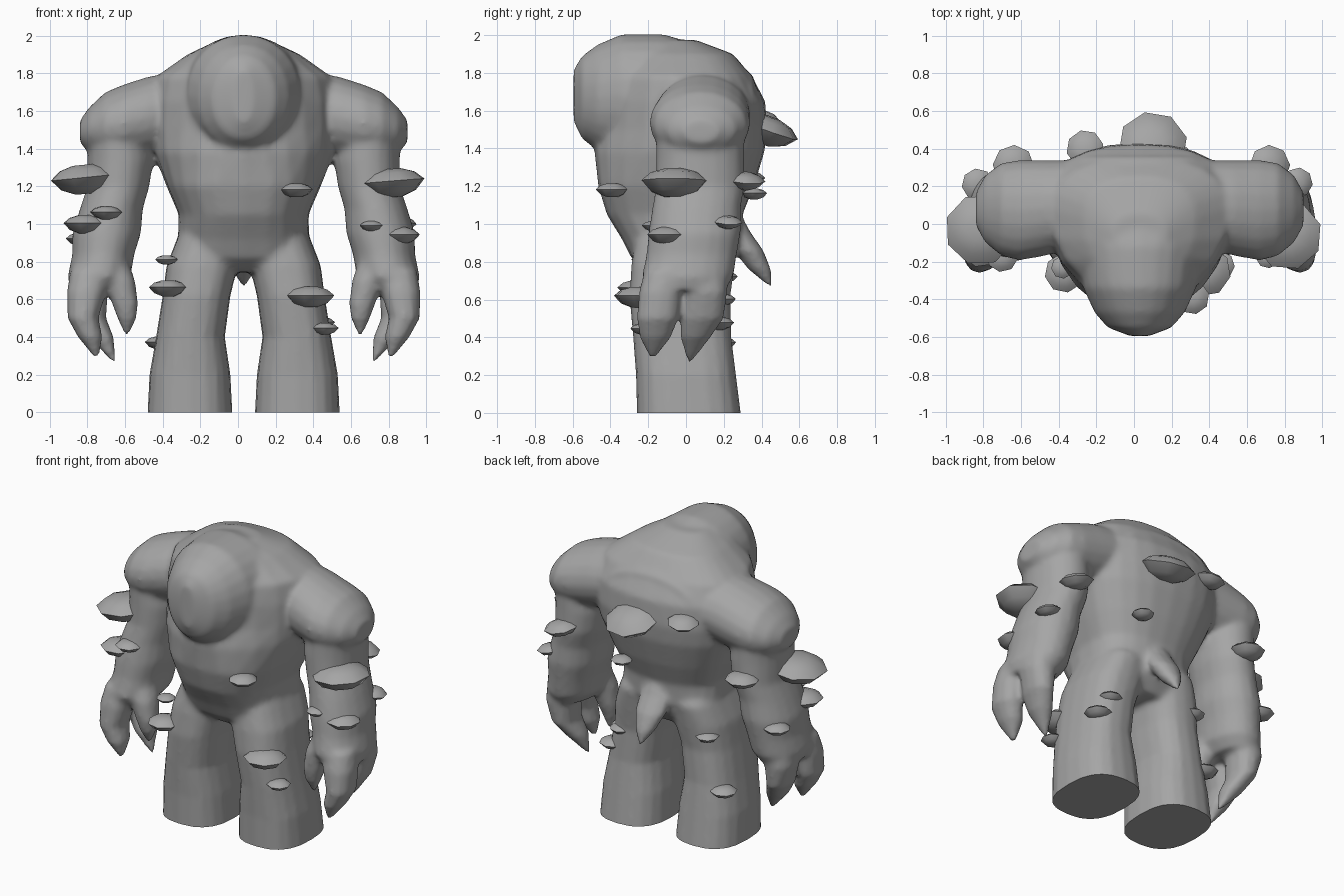
import bpy, bmesh, math
from mathutils import Vector, Matrix

if "Cube" in bpy.data.objects:
    bpy.data.objects.remove(bpy.data.objects["Cube"])

CX = 0.03  # mirror plane of the body

stone = bpy.data.materials.new("stone_grey")
stone.diffuse_color = (0.38, 0.38, 0.38, 1)
stone.use_nodes = True
stone.node_tree.nodes["Principled BSDF"].inputs["Base Color"].default_value = stone.diffuse_color


def smooth(ob, angle):
    bpy.ops.object.select_all(action='DESELECT')
    ob.select_set(True)
    bpy.context.view_layer.objects.active = ob
    bpy.ops.object.shade_smooth_by_angle(angle=math.radians(angle))


def finish(name, bm, angle=62):
    bmesh.ops.recalc_face_normals(bm, faces=bm.faces)
    me = bpy.data.meshes.new(name)
    bm.to_mesh(me)
    bm.free()
    me.materials.append(stone)
    ob = bpy.data.objects.new(name, me)
    bpy.context.collection.objects.link(ob)
    smooth(ob, angle)
    return ob


def skin(bm, loops):
    n = len(loops[0])
    for lo, hi in zip(loops, loops[1:]):
        for i in range(n):
            j = (i + 1) % n
            bm.faces.new((lo[i], lo[j], hi[j], hi[i]))
    bm.faces.new(loops[0])
    bm.faces.new(loops[-1])


def power(v, p):
    return math.copysign(abs(v) ** p, v)


body_parts = []


def loft(name, rings, axis='z', n=20, p=0.9, wedge=False, side=1):
    """Skin rings of (a0, a1, b0, b1, position) along an axis; x is measured from CX."""
    bm = bmesh.new()
    loops = []
    for a0, a1, b0, b1, t in rings:
        loop = []
        for i in range(n):
            w = 2 * math.pi * i / n
            c, s = math.cos(w), math.sin(w)
            pa, mid = p, (b0 + b1) / 2
            if wedge:  # full belly, front narrowing towards the top
                mid = b1 - (b1 - b0) * 0.35
                if s < 0:
                    pa = .72 + .6 * min(1, max(0, (t - 1.2) / .35))
            a = (a0 + a1) / 2 + (a1 - a0) / 2 * power(c, pa)
            b = mid + (b1 - mid if s > 0 else mid - b0) * power(s, p)
            co = {'z': (a, b, t), 'x': (t, a, b), 'y': (a, t, b)}[axis]
            loop.append(bm.verts.new((CX + side * co[0], co[1], co[2])))
        loops.append(loop)
    skin(bm, loops)
    body_parts.append(finish(name, bm))


def sym(rows):
    """Expand (half width, b0, b1, position) to full rings."""
    return [(-h, h, b0, b1, t) for h, b0, b1, t in rows]


# torso
loft("torso", sym([
    (.26, -.20, .20, .745), (.36, -.29, .26, .82), (.35, -.34, .29, .92),
    (.345, -.42, .30, 1.05), (.41, -.465, .36, 1.20), (.48, -.485, .415, 1.38),
    (.50, -.47, .43, 1.50), (.50, -.46, .42, 1.65), (.47, -.42, .35, 1.78),
    (.30, -.36, .25, 1.90), (.14, -.25, .05, 1.975)]), n=24, p=.86, wedge=True)

# head and hunched upper back
loft("head", sym([
    (.05, 1.54, 1.82, -.595), (.17, 1.45, 1.89, -.55), (.24, 1.39, 1.95, -.47),
    (.30, 1.36, 2.005, -.34), (.34, 1.36, 2.005, -.12), (.39, 1.40, 1.955, .05),
    (.41, 1.45, 1.88, .25), (.32, 1.50, 1.78, .36)]), axis='y', n=24, p=.97)

# tail
loft("tail", [
    (-.01, .01, .44, .455, .67), (-.065, .065, .33, .45, .76), (-.105, .105, .25, .41, .86),
    (-.11, .11, .18, .34, .96), (-.08, .08, .12, .29, 1.06)], n=12, p=1)

for side, tag in ((-1, "right"), (1, "left")):
    # leg, trimmed flat at the sole later
    loft(tag + "_leg", [
        (.06, .51, -.26, .295, -.05), (.06, .51, -.26, .29, 0), (.07, .50, -.265, .265, .20),
        (.10, .465, -.28, .24, .40), (.07, .43, -.30, .235, .62), (.03, .41, -.29, .26, .78),
        (.02, .355, -.27, .28, .92), (.05, .30, -.2, .2, 1.04)], p=.77, side=side)
    # shoulder
    loft(tag + "_shoulder", [
        (-.12, .34, 1.40, 1.80, .34), (-.17, .34, 1.35, 1.785, .50), (-.195, .34, 1.33, 1.74, .64),
        (-.17, .325, 1.34, 1.70, .735), (-.10, .26, 1.38, 1.62, .82),
        (-.01, .17, 1.43, 1.55, .87)], axis='x', p=1, side=side)
    # arm and palm
    loft(tag + "_arm", [
        (.50, .83, -.16, .31, 1.48), (.48, .83, -.16, .31, 1.34), (.50, .83, -.16, .31, 1.20),
        (.535, .87, -.18, .29, 1.08), (.545, .91, -.20, .29, .95), (.58, .91, -.21, .27, .84),
        (.60, .935, -.235, .25, .72), (.66, .92, -.20, .21, .65)], p=.95, side=side)
    # two long fingers
    loft(tag + "_front_finger", [
        (.70, .92, -.22, .02, .76), (.73, .94, -.25, -.02, .64), (.77, .935, -.26, -.04, .50),
        (.75, .88, -.245, -.08, .40), (.77, .79, -.19, -.165, .29)], n=12, side=side)
    loft(tag + "_back_finger", [
        (.68, .91, -.04, .22, .76), (.72, .92, -.02, .22, .64), (.73, .88, -.03, .20, .50),
        (.69, .82, -.03, .13, .40), (.68, .70, .01, .03, .27)], n=12, side=side)
    # thumb
    loft(tag + "_thumb", [
        (.61, .80, -.18, .05, .80), (.575, .75, -.20, .0, .70), (.56, .70, -.19, -.04, .58),
        (.57, .67, -.17, -.07, .50), (.61, .63, -.12, -.10, .41)], n=12, side=side)

# fuse the limbs, head and torso into one continuous skin
for ob in body_parts:
    ob.select_set(True)
body = body_parts[0]
bpy.context.view_layer.objects.active = body
bpy.ops.object.join()
body.name = "body"
remesh = body.modifiers.new("fuse", 'REMESH')
remesh.mode = 'VOXEL'
remesh.voxel_size = 0.016
bpy.ops.object.modifier_apply(modifier="fuse")
if not body.data.materials:
    body.data.materials.append(stone)

# soften the joins, keeping fingertips, tail and legs firmer
group = body.vertex_groups.new(name="soft")
for v in body.data.vertices:
    z = v.co.z
    tail = v.co.y > .30 and z < 1.0
    weight = .2 if tail else min(1, max(.25, (z - .5) / .2))
    group.add([v.index], weight, 'REPLACE')
soften = body.modifiers.new("soften", 'SMOOTH')
soften.factor = 0.5
soften.iterations = 11
soften.vertex_group = "soft"
bpy.ops.object.modifier_apply(modifier="soften")

# flat soles
bm = bmesh.new()
bm.from_mesh(body.data)
cut = bmesh.ops.bisect_plane(bm, geom=bm.verts[:] + bm.edges[:] + bm.faces[:], dist=1e-5,
                             plane_co=(0, 0, 0), plane_no=(0, 0, -1), clear_outer=True)
rim = [e for e in cut["geom_cut"] if isinstance(e, bmesh.types.BMEdge)]
bmesh.ops.holes_fill(bm, edges=rim, sides=0)
bm.to_mesh(body.data)
bm.free()
smooth(body, 70)


def fungus(name, x, y, z, r, tilt=0.0):
    """Flattened bracket fungus, leaning outward from the body."""
    bm = bmesh.new()
    n = 8
    out = Vector((x - CX, y, 0)).normalized()
    rot = Matrix.Rotation(tilt, 3, Vector((0, 0, 1)).cross(out))
    loops = []
    for k, h in ((.30, -.42), (.72, -.26), (1.0, .04), (.72, .27), (.32, .39)):
        loop = []
        for i in range(n):
            w = 2 * math.pi * (i + .5) / n + math.atan2(out.y, out.x)
            v = Vector((math.cos(w) * k * r, math.sin(w) * k * r, h * r))
            loop.append(bm.verts.new(Vector((x, y, z)) + rot @ v))
        loops.append(loop)
    skin(bm, loops)
    finish(name, bm, 80)


# fungi on the arms
for i, f in enumerate([
        (-.815, -.03, 1.24, .19, .1), (-.81, -.11, 1.0, .12), (-.70, -.17, 1.06, .085),
        (-.64, .31, 1.24, .11), (-.83, .21, .92, .085),
        (.815, -.06, 1.22, .185, -.08), (.71, -.17, .99, .065), (.86, -.10, .94, .11),
        (.72, .31, 1.23, .11, .2), (.87, .22, 1.01, .08, .2)]):
    fungus("arm_fungus_%d" % i, *f)

# fungi on the torso
for i, f in enumerate([
        (.31, -.39, 1.18, .09), (.10, .42, 1.50, .185, .35),
        (-.26, .40, 1.56, .10, .2), (.23, .36, 1.16, .07)]):
    fungus("torso_fungus_%d" % i, *f)

# fungi on the legs
for i, f in enumerate([
        (-.38, -.23, .81, .06), (-.37, -.26, .66, .105), (.38, -.25, .615, .135),
        (.46, -.22, .445, .075), (.35, .19, .60, .075), (.43, .17, .475, .085),
        (-.30, .20, .72, .075), (-.41, .18, .37, .085)]):
    fungus("leg_fungus_%d" % i, *f)
